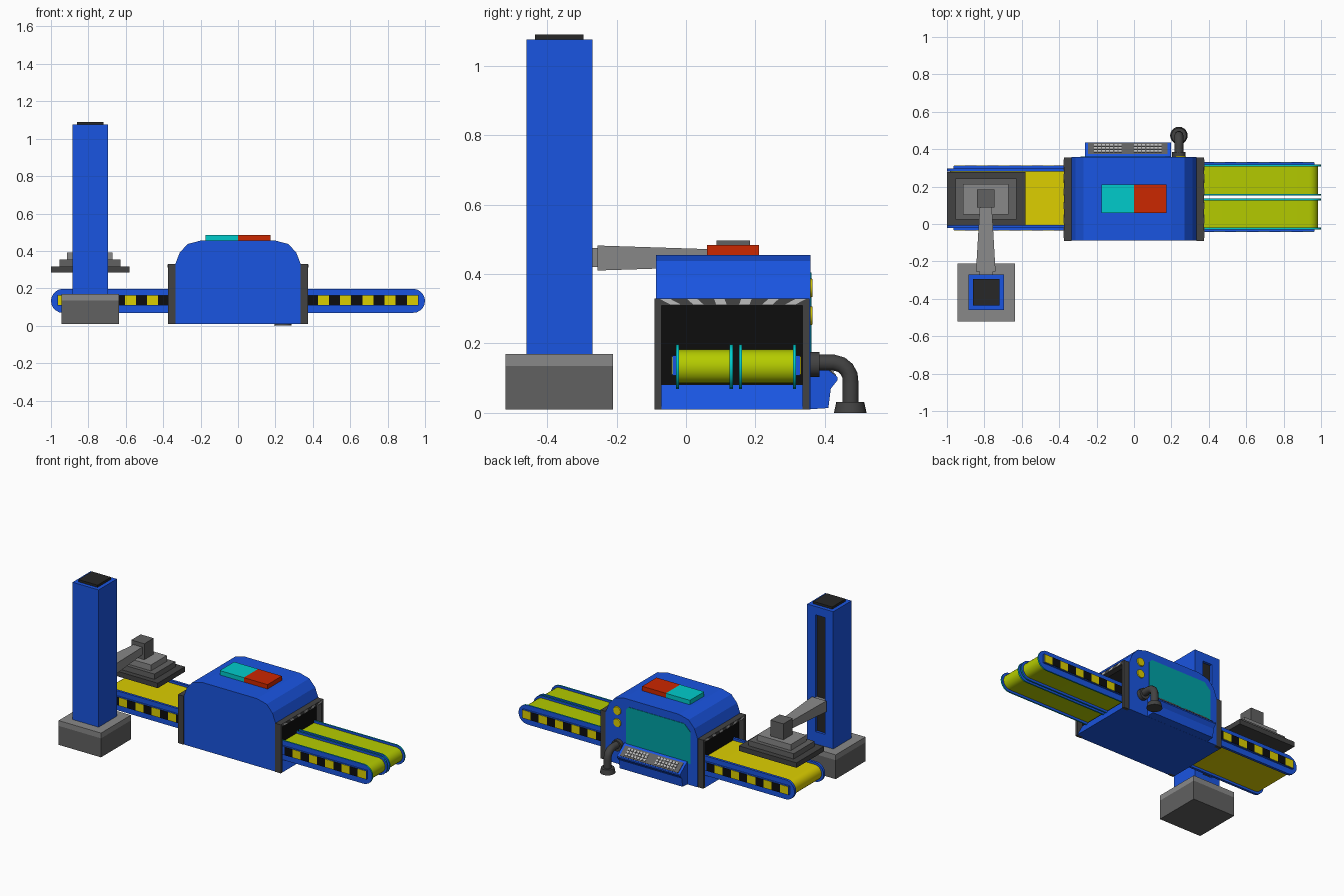
import bpy, bmesh, math
from mathutils import Vector

if "Cube" in bpy.data.objects:
    bpy.data.objects.remove(bpy.data.objects["Cube"])


def mat(name, r, g, b):
    m = bpy.data.materials.new(name)
    m.diffuse_color = (r, g, b, 1)
    m.use_nodes = True
    m.node_tree.nodes["Principled BSDF"].inputs["Base Color"].default_value = m.diffuse_color
    return m


BLUE = mat("blue", 0.01, 0.09, 0.75)
CYAN = mat("cyan", 0.0, 0.6, 0.6)
TEAL = mat("teal", 0.0, 0.36, 0.38)
RED = mat("red", 0.6, 0.02, 0.0)
YELLOW = mat("yellow", 0.72, 0.62, 0.0)
GREEN = mat("green", 0.46, 0.6, 0.0)
BLACK = mat("black", 0.004, 0.004, 0.004)
DARK = mat("dark_grey", 0.02, 0.02, 0.02)
IRON = mat("iron_grey", 0.055, 0.055, 0.055)
MID = mat("mid_grey", 0.12, 0.12, 0.12)
GREY = mat("grey", 0.25, 0.25, 0.25)
LIGHT = mat("light_grey", 0.5, 0.5, 0.5)


def prism(name, pts, axis, a, b, m, smooth=False, rim=None):
    """Extrude a profile: (x,z) points along y, or (y,z) points along x."""
    bm = bmesh.new()
    place = (lambda p, d: (p[0], d, p[1])) if axis == "y" else (lambda p, d: (d, p[0], p[1]))
    lo = [bm.verts.new(place(p, a)) for p in pts]
    hi = [bm.verts.new(place(p, b)) for p in pts]
    n = len(pts)
    bm.faces.new(lo)
    bm.faces.new(hi)
    for i in range(n):
        f = bm.faces.new((lo[i], lo[(i + 1) % n], hi[(i + 1) % n], hi[i]))
        f.material_index = 1 if rim else 0
    bmesh.ops.recalc_face_normals(bm, faces=bm.faces)
    me = bpy.data.meshes.new(name)
    bm.to_mesh(me)
    bm.free()
    me.materials.append(m)
    if rim:
        me.materials.append(rim)
    o = bpy.data.objects.new(name, me)
    bpy.context.collection.objects.link(o)
    if smooth:
        smooth_shade(o)
    return o


def smooth_shade(o):
    bpy.ops.object.select_all(action="DESELECT")
    o.select_set(True)
    bpy.context.view_layer.objects.active = o
    bpy.ops.object.shade_smooth_by_angle()


def box(name, x0, x1, y0, y1, z0, z1, m):
    return prism(name, [(x0, z0), (x1, z0), (x1, z1), (x0, z1)], "y", y0, y1, m)


def cyl(name, loc, r1, r2, depth, m, along_y=False, n=20):
    bpy.ops.mesh.primitive_cone_add(vertices=n, radius1=r1, radius2=r2, depth=depth, location=loc,
                                    rotation=(-math.pi / 2 if along_y else 0, 0, 0))
    o = bpy.context.object
    o.name = name
    o.data.materials.append(m)
    smooth_shade(o)
    return o


def track(s, x0, x1, zc, r, n=10):
    """Belt outline with one rounded outer end, mirrored by s."""
    cx = x1 - r
    arc = [(s * (cx + r * math.sin(t)), zc - r * math.cos(t))
           for t in (math.pi * i / n for i in range(n + 1))]
    return [(s * x0, zc - r)] + arc + [(s * x0, zc + r)]


# Main cabinet
half = [(0.335, 0.01), (0.335, 0.33), (0.312, 0.39), (0.27, 0.437), (0.2, 0.455)]
prism("cabinet", half + [(-x, z) for x, z in reversed(half)], "y", -0.087, 0.358, BLUE)
box("roof_light_cyan", -0.175, 0, 0.06, 0.21, 0.45, 0.484, CYAN)
box("roof_light_red", 0, 0.173, 0.06, 0.21, 0.45, 0.484, RED)

# Tunnel hoods at both ends
for s, side in ((-1, "left"), (1, "right")):
    a, b = s * 0.333, s * 0.375
    for nm, y0, y1 in (("front", -0.09, -0.07), ("back", 0.335, 0.355)):
        box(f"{side}_hood_{nm}_wall", a, b, y0, y1, 0.01, 0.33, IRON)
    box(f"{side}_hood_top", a, b, -0.07, 0.335, 0.31, 0.33, IRON)
    box(f"{side}_tunnel_opening", a, s * 0.338, -0.07, 0.335, 0.05, 0.31, BLACK)
    prism(f"{side}_hood_ramp", [(a, 0.01), (b, 0.01), (a, 0.09)], "y", -0.07, 0.335, BLUE)
    for i in range(6):
        y = -0.04 + i * 0.07
        lean = (i - 2.5) * 0.008
        prism(f"{side}_hood_stripe_{i}", [(y - 0.015 - lean / 2, 0.312), (y + 0.015 - lean / 2, 0.312),
              (y + 0.015 + lean, 0.328), (y - 0.015 + lean, 0.328)], "x", b, s * 0.377, LIGHT)

# Conveyors: belts, rounded side plates and hazard strips
Z = 0.133


def conveyor(side, s, belts, plates, outer, belt_mat, rim):
    for i, (y0, y1) in enumerate(belts):
        prism(f"{side}_belt_{i}", track(s, 0.335, 0.985, Z, 0.049), "y", y0, y1, belt_mat, True)
    for i, (y0, y1) in enumerate(plates):
        prism(f"{side}_side_plate_{i}", track(s, 0.335, 1.0, Z, 0.064), "y", y0, y1, BLUE, True, rim)
    for d, y in zip((-1, 1), outer):
        nm = "front" if d < 0 else "back"
        box(f"{side}_{nm}_rail", s * 0.335, s * 0.965, y, y + d * 0.012, 0.108, 0.165, BLUE)
        for k in range(10):
            x1 = 0.962 - k * 0.0595
            box(f"{side}_{nm}_stripe_{k}", s * (x1 - 0.0595), s * x1, y, y + d * 0.0145,
                0.11, 0.163, BLACK if k % 2 else YELLOW)


conveyor("right", 1, [(-0.022, 0.13), (0.155, 0.312)],
         [(-0.029, -0.02), (0.126, 0.135), (0.152, 0.161), (0.308, 0.317)], (-0.027, 0.316), GREEN, CYAN)
conveyor("left", -1, [(-0.008, 0.285)], [(-0.022, -0.006), (0.28, 0.297)], (-0.021, 0.297), YELLOW, BLUE)

# Screen and indicator lamps on the back
scr = [(-0.285, 0.15), (0.185, 0.15), (0.185, 0.385), (0.165, 0.405), (-0.24, 0.405), (-0.285, 0.36)]
prism("screen", scr, "y", 0.35, 0.361, TEAL)
for i, z in enumerate((0.28, 0.36)):
    cyl(f"indicator_lamp_{i}", (0.25, 0.358, z), 0.03, 0.026, 0.012, YELLOW, True)

# Sloped control console with keyboard
prism("console", [(0.35, 0.01), (0.41, 0.014), (0.417, 0.07), (0.437, 0.095), (0.437, 0.103),
                  (0.36, 0.162), (0.35, 0.162)], "x", -0.262, 0.198, BLUE)
down = Vector((0.077, -0.059))
up = Vector((0.059, 0.077)).normalized()


def slab(name, t0, t1, x0, x1, h, m):
    p, q = Vector((0.36, 0.162)) + down * t0, Vector((0.36, 0.162)) + down * t1
    return prism(name, [tuple(p - up * 0.003), tuple(q - up * 0.003), tuple(q + up * h), tuple(p + up * h)],
                 "x", x0, x1, m)


slab("keyboard", 0.17, 0.92, -0.245, 0.18, 0.003, MID)
for g, x in (("left", -0.215), ("right", 0.0)):
    keys = slab(f"keys_{g}", 0.28, 0.42, x, x + 0.016, 0.007, LIGHT)
    for count, off in ((7, (0.022, 0, 0)), (3, (0, down.x * 0.2, down.y * 0.2))):
        ar = keys.modifiers.new("repeat", "ARRAY")
        ar.count = count
        ar.use_relative_offset = False
        ar.use_constant_offset = True
        ar.constant_offset_displace = off

# Drain pipe
path = [(0.36, 0.145), (0.425, 0.145), (0.447, 0.139), (0.463, 0.126), (0.472, 0.108), (0.474, 0.085), (0.474, 0.02)]
cu = bpy.data.curves.new("pipe", "CURVE")
cu.dimensions = "3D"
cu.bevel_depth = 0.024
cu.bevel_resolution = 3
cu.use_fill_caps = True
sp = cu.splines.new("POLY")
sp.points.add(len(path) - 1)
for p, (y, z) in zip(sp.points, path):
    p.co = (0.24, y, z, 1)
cu.materials.append(IRON)
bpy.context.collection.objects.link(bpy.data.objects.new("pipe", cu))
cyl("pipe_flange", (0.24, 0.368, 0.14), 0.036, 0.036, 0.032, IRON, True)
cyl("pipe_foot", (0.24, 0.473, 0.016), 0.047, 0.04, 0.032, IRON)

# Press column on its base, with a recessed slide slot
box("column_base", -0.945, -0.635, -0.52, -0.21, 0.01, 0.135, MID)
box("column_base_top", -0.945, -0.635, -0.52, -0.21, 0.135, 0.17, GREY)
column = box("column", -0.885, -0.695, -0.46, -0.27, 0.17, 1.075, BLUE)
cutter = box("slot_cutter", -0.825, -0.755, -0.29, -0.25, 0.25, 1.02, DARK)
cutter.hide_render = True
cutter.hide_viewport = True
cut = column.modifiers.new("slot", "BOOLEAN")
cut.operation = "DIFFERENCE"
cut.object = cutter
box("slot_lining", -0.825, -0.755, -0.292, -0.287, 0.25, 1.02, DARK)
box("column_cap", -0.86, -0.72, -0.435, -0.295, 1.075, 1.09, DARK)

# Tapered arm and stepped press head
box("arm_mount", -0.825, -0.755, -0.29, -0.25, 0.42, 0.475, GREY)
arm = box("arm", -0.845, -0.74, -0.255, 0.1, 0.41, 0.482, GREY)
for v in arm.data.vertices:
    if v.co.y > 0:
        v.co.x = -0.792 + (v.co.x + 0.792) * 0.6
        v.co.z = 0.446 + (v.co.z - 0.446) * 0.68
box("head_block", -0.84, -0.745, 0.088, 0.185, 0.39, 0.497, MID)
box("head_step_top", -0.915, -0.67, 0.05, 0.215, 0.353, 0.392, GREY)
box("head_step_middle", -0.955, -0.627, 0.025, 0.242, 0.318, 0.353, MID)
box("press_plate", -1.0, -0.58, -0.008, 0.277, 0.285, 0.318, IRON)
